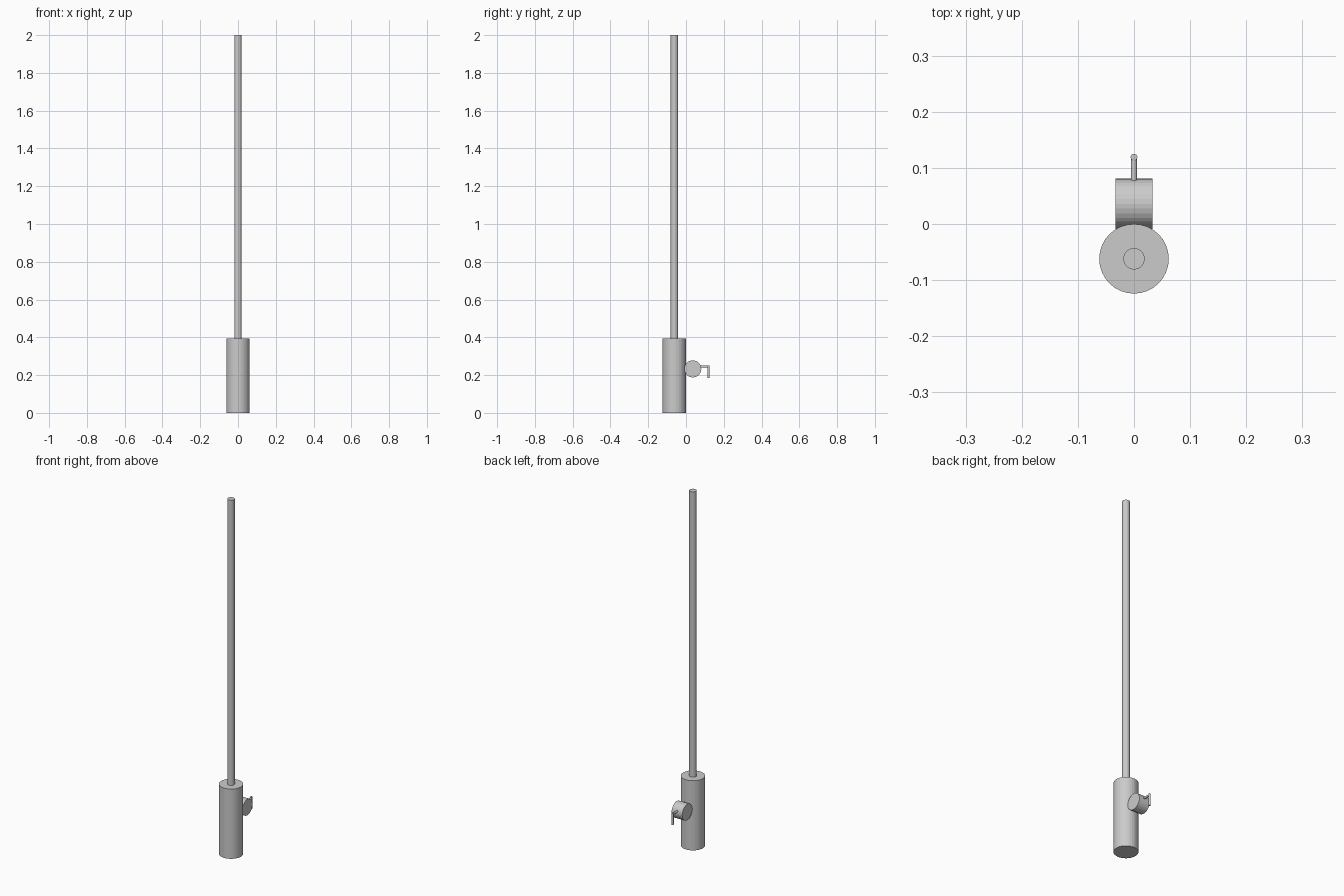
import bpy
from mathutils import Vector

if "Cube" in bpy.data.objects:
    bpy.data.objects.remove(bpy.data.objects["Cube"])


def cylinder(name, start, end, radius, sides=32):
    """Flat-shaded capped cylinder between two points."""
    a, b = Vector(start), Vector(end)
    axis = b - a
    bpy.ops.mesh.primitive_cylinder_add(
        vertices=sides, radius=radius, depth=axis.length,
        location=(a + b) / 2,
        rotation=axis.to_track_quat('Z', 'Y').to_euler())
    obj = bpy.context.object
    obj.name = name
    return obj


HANDLE_Y = -0.062
REEL_Y, REEL_Z = 0.036, 0.233

# Thick grip and long thin rod
cylinder("handle", (0, HANDLE_Y, 0), (0, HANDLE_Y, 0.393), 0.062)
cylinder("rod", (0, HANDLE_Y, 0.38), (0, HANDLE_Y, 2.0), 0.019)

# Drum lying across the back of the grip
cylinder("reel", (-0.033, REEL_Y, REEL_Z), (0.033, REEL_Y, REEL_Z), 0.045)

# Crank: short arm out of the drum, then a hanging grip
cylinder("crank_arm", (0, 0.07, 0.245), (0, 0.119, 0.245), 0.0055)
cylinder("crank_grip", (0, 0.119, 0.252), (0, 0.119, 0.186), 0.006)
